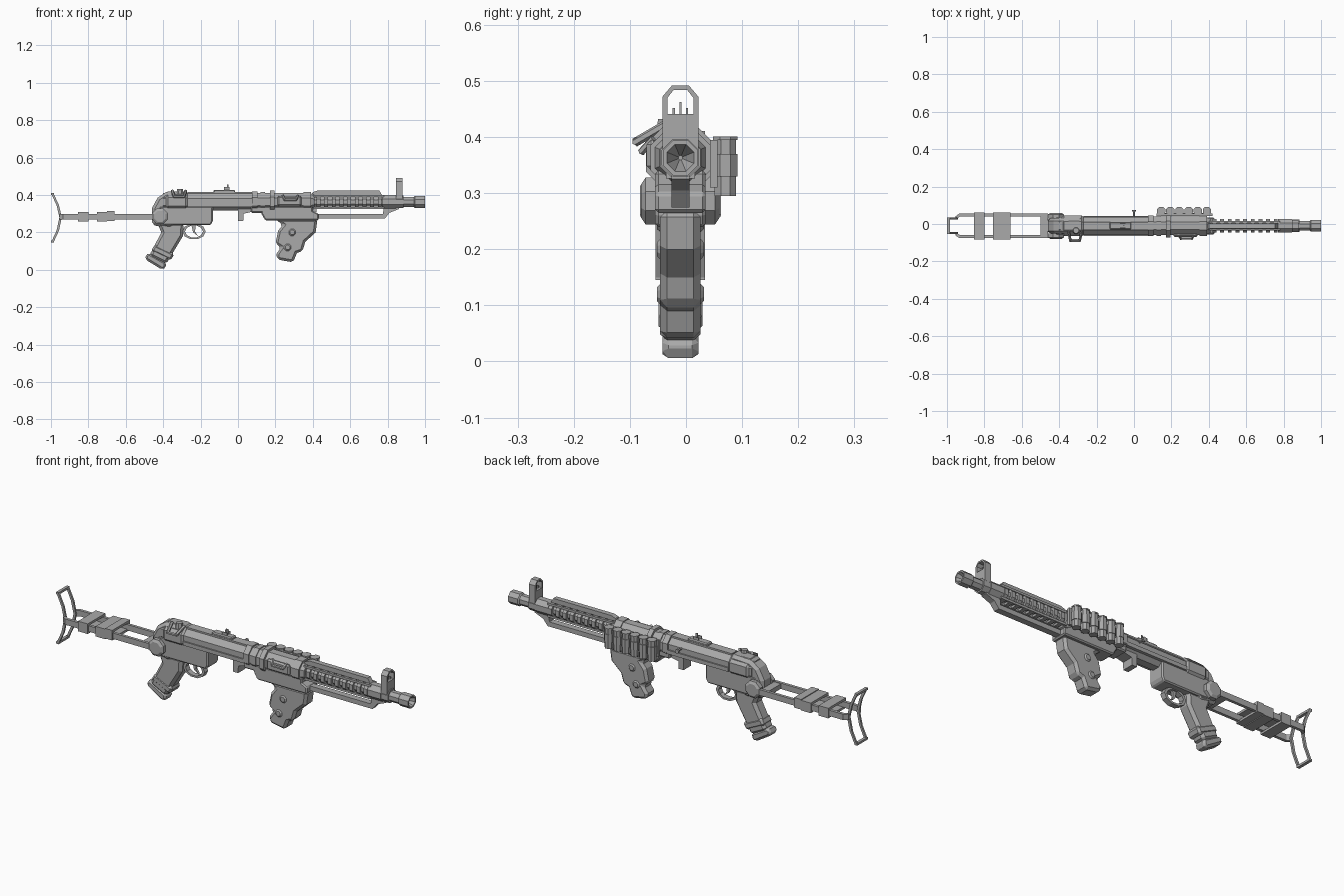
import bpy, bmesh, math
from mathutils import Vector, Matrix

cube = bpy.data.objects.get("Cube")
if cube:
    bpy.data.objects.remove(cube, do_unlink=True)

MID = -0.01     # centre plane in y
BORE = 0.363    # height of the barrel axis

steel = bpy.data.materials.new("plain_grey")
steel.use_nodes = True
grey = (0.4, 0.4, 0.4, 1)
steel.diffuse_color = grey
steel.node_tree.nodes["Principled BSDF"].inputs["Base Color"].default_value = grey


def finish(name, mesh_data, bevel=0):
    bmesh.ops.recalc_face_normals(mesh_data, faces=mesh_data.faces)
    mesh = bpy.data.meshes.new(name)
    mesh_data.to_mesh(mesh)
    mesh_data.free()
    mesh.materials.append(steel)
    part = bpy.data.objects.new(name, mesh)
    bpy.context.collection.objects.link(part)
    if bevel:
        chamfer = part.modifiers.new("chamfer", "BEVEL")
        chamfer.width = bevel
        chamfer.segments = 1
        chamfer.limit_method = "ANGLE"
        chamfer.angle_limit = math.radians(50)
    return part


def prism(name, points, low, high, axis="y", bevel=0):
    """Extrude an outline along one axis; y offsets are from the centre plane."""
    bm = bmesh.new()

    def place(a, b, depth):
        if axis == "y":
            return (a, MID + depth, b)
        if axis == "z":
            return (a, MID + b, depth)
        return (depth, MID + a, b)
    rings = [[bm.verts.new(place(a, b, d)) for a, b in points] for d in (low, high)]
    bm.faces.new(rings[0])
    bm.faces.new(rings[1][::-1])
    count = len(points)
    for i in range(count):
        j = (i + 1) % count
        bm.faces.new((rings[0][i], rings[0][j], rings[1][j], rings[1][i]))
    return finish(name, bm, bevel)


def box(name, x, y, z, bevel=0):
    outline = [(x[0], z[0]), (x[1], z[0]), (x[1], z[1]), (x[0], z[1])]
    return prism(name, outline, y[0], y[1], "y", bevel)


def lathe(name, profile, sides=8, origin=(0, MID, BORE), axis="x"):
    """Turn (distance, radius) pairs into a faceted solid of revolution."""
    bm = bmesh.new()
    rings = []
    for along, radius in profile:
        ring = []
        for i in range(sides):
            turn = math.tau * (i + 0.5) / sides
            a, b = radius * math.cos(turn), radius * math.sin(turn)
            spot = {"x": (along, a, b), "y": (a, along, b), "z": (a, b, along)}[axis]
            ring.append(bm.verts.new(Vector(spot) + Vector(origin)))
        rings.append(ring)
    for first, second in zip(rings, rings[1:]):
        for i in range(sides):
            j = (i + 1) % sides
            bm.faces.new((first[i], first[j], second[j], second[i]))
    bm.faces.new(rings[0])
    bm.faces.new(rings[-1])
    return finish(name, bm)


def rod(name, path, radius, sides=6):
    """Join path points with straight faceted bars."""
    bm = bmesh.new()
    for start, end in zip(path, path[1:]):
        start, end = Vector(start), Vector(end)
        way = end - start
        matrix = Matrix.Translation((start + end) / 2) @ way.to_track_quat("Z", "Y").to_matrix().to_4x4()
        bmesh.ops.create_cone(bm, cap_ends=True, segments=sides, radius1=radius,
                              radius2=radius, depth=way.length + radius, matrix=matrix)
    return finish(name, bm)


def frame(name, center, outer, inner, sides, x, stretch=1):
    """Flat ring facing along y, used for the trigger guard."""
    bm = bmesh.new()
    loops = []
    for depth in x:
        for radius in (outer, inner):
            loops.append([bm.verts.new((center[0] + radius * stretch * math.cos(math.tau * i / sides),
                                        MID + depth,
                                        center[1] + radius * math.sin(math.tau * i / sides)))
                          for i in range(sides)])
    for a, b in ((0, 1), (1, 3), (3, 2), (2, 0)):
        for i in range(sides):
            j = (i + 1) % sides
            bm.faces.new((loops[a][i], loops[a][j], loops[b][j], loops[b][i]))
    return finish(name, bm)


# Shoulder rest: curved open frame
curve = [(-1, .41), (-.97, .345), (-.955, .28), (-.97, .21), (-1, .145)]
rest = curve + [(x + .013, z) for x, z in reversed(curve)]
for side, label in ((-1, "right"), (1, "left")):
    prism("rest_strip_" + label, rest, side * .034, side * .044)
    # Folding arms and their hinge plates
    arm = [(-.955, .034), (-.93, .05), (-.46, .05), (-.4, .045),
           (-.4, .055), (-.46, .065), (-.935, .065), (-.955, .05)]
    prism("stock_arm_" + label, [(x, side * y) for x, y in arm], .268, .298, "z")
    lathe("hinge_plate_" + label, [(side * .04, .045), (side * .062, .045), (side * .07, .032)],
          8, (-.417, MID, .286), "y")
for z, label in ((.4, "top"), (.145, "bottom")):
    box("rest_bar_" + label, (-1, -.985), (-.044, .044), (z, z + .011))

# Straps around the stock arms
for x, width, lift in ((-.855, .055, 0), (-.755, .055, 0), (-.7, .04, .004)):
    for z in (.258, .298):
        box("stock_strap", (x, x + width), (-.07, .07), (z + lift, z + .012 + lift))
    for y in (-.072, .062):
        box("strap_side", (x, x + width), (y, y + .01), (.258 + lift, .31 + lift))
box("stock_crossbar", (-.5, -.46), (-.05, .05), (.27, .295))

# Receiver
lathe("receiver_tube", [(-.4, .051), (.09, .051)])
prism("receiver_rear", [(-.46, .24), (-.46, .33), (-.43, .385), (-.385, .415),
      (-.28, .42), (-.27, .4), (-.27, .3), (-.36, .22)], -.042, .042, bevel=.015)
prism("lower_receiver", [(-.42, .24), (-.145, .24), (-.135, .26), (-.135, .34), (-.42, .34)],
      -.045, .045, bevel=.006)
lathe("rear_cap", [(-.39, .045), (-.375, .06), (-.28, .06), (-.27, .052)])
box("side_rail", (-.27, .1), (-.054, .054), (.335, .355))
box("top_cover", (-.27, .08), (-.022, .022), (.4, .416))
prism("magazine_catch", [(0, .262), (.028, .262), (.03, .3), (.075, .31), (.075, .35), (0, .35)],
      -.03, .03)

# Rear sight and cocking handle
box("rear_sight_base", (-.13, -.015), (-.02, .02), (.41, .428), .005)
for y in (-.014, .01):
    box("rear_sight_ear", (-.075, -.045), (y, y + .004), (.425, .442))
box("rear_sight_post", (-.06, -.05), (-.002, .002), (.425, .456))
rod("cocking_handle", [(0, .03, .38), (0, .068, .38)], .005)
lathe("cocking_knob", [(.066, .011), (.076, .011)], 8, (0, 0, .38), "y")

# Rear pistol grip
prism("pistol_grip", [(-.43, .25), (-.29, .25), (-.295, .18), (-.385, .03),
      (-.475, .075), (-.41, .2)], -.036, .036, bevel=.014)
prism("grip_band", [(-.465, .1), (-.36, .05), (-.34, .085), (-.445, .135)], -.039, .039, bevel=.01)
prism("grip_cap", [(-.495, .055), (-.405, 0), (-.385, .012), (-.385, .04),
      (-.475, .09), (-.495, .08)], -.032, .032, bevel=.012)

# Trigger and guard
frame("trigger_guard", (-.235, .205), .043, .033, 10, (-.014, .014), 1.45)
prism("trigger", [(-.25, .245), (-.225, .245), (-.23, .205), (-.215, .182), (-.24, .2)], -.006, .006)

# Front receiver with collars
lathe("front_receiver", [(.08, .053), (.38, .053), (.41, .04)])
for x, width, radius in ((.075, .03, .06), (.12, .025, .058), (.17, .025, .066), (.35, .04, .058)):
    lathe("collar", [(x, radius), (x + width, radius)])
box("ejection_plate", (.21, .34), (-.06, -.04), (.34, .395), .008)
box("lower_frame", (.07, .4), (-.045, .045), (.305, .34), .006)

# Sling loops and selector on the right side
rod("rear_loop", [(-.35, -.04, .42), (-.34, -.088, .392), (-.29, -.088, .392), (-.28, -.04, .42)], .008)
lathe("rear_stud", [(.405, .02), (.432, .016)], 8, (-.31, -.035, 0), "z")
rod("front_loop", [(.24, -.06, .395), (.25, -.078, .375), (.31, -.078, .375), (.32, -.06, .395)], .007)

# Foregrip and mount
prism("foregrip_mount", [(.125, .3), (.145, .265), (.43, .265), (.43, .3), (.39, .32), (.125, .32)],
      -.045, .045, bevel=.006)
prism("foregrip", [(.2, .27), (.425, .27), (.415, .2), (.36, .15), (.345, .1), (.315, .09),
      (.295, .04), (.21, .055), (.205, .085), (.23, .12), (.2, .14), (.215, .21), (.24, .24)],
      -.036, .036, bevel=.014)
for x, z in ((.29, .2), (.265, .12)):
    lathe("grip_bolt", [(-.042, .013), (-.034, .022), (.034, .022), (.042, .013)],
          8, (x, MID, z), "y")

# Shell carrier on the left side
box("carrier_plate", (.12, .42), (.053, .066), (.31, .395))
for z in (.325, .365):
    box("carrier_band", (.13, .4), (.063, .07), (z, z + .012))
for i in range(6):
    lathe("shell", [(.295, .021), (.33, .021), (.33, .024), (.37, .024), (.37, .021),
          (.395, .021), (.395, .024), (.401, .024)], 8, (.145 + i * .049, .07, 0), "z")

# Barrel with cooling ribs and rails
lathe("barrel_core", [(.38, .027), (.78, .027)])
for i in range(9):
    x = .42 + i * .041
    lathe("cooling_rib", [(x, .039), (x + .02, .039)])
prism("top_rail", [(.39, .4), (.4, .415), (.425, .424), (.755, .424), (.77, .4)], -.013, .013)
for y in (-.026, .016):
    for z in (.326, .389):
        box("shroud_strip", (.4, .78), (y, y + .01), (z, z + .011))
prism("lower_rail", [(.38, .274), (.785, .274), (.81, .305), (.86, .325), (.86, .345),
      (.78, .345), (.775, .298), (.38, .298)], -.016, .016)

# Muzzle with a conical bore
lathe("muzzle", [(.77, .039), (.845, .039), (.845, .036), (.885, .036), (.885, .028),
      (.94, .028), (.945, .034), (1, .034), (1, .026), (.95, .004)])

# Front sight: arch with an open octagonal ring
box("front_sight_tower", (.845, .88), (-.032, .032), (.37, .441))
for side, label in ((-1, "right"), (1, "left")):
    half = [(.023, .441), (.032, .441), (.032, .472), (.015, .492), (0, .492),
            (0, .484), (.012, .484), (.023, .47)]
    prism("front_sight_arch_" + label, [(side * y, z) for y, z in half], .845, .88, "x")
    box("front_sight_ear_" + label, (.855, .87), (side * .01, side * .014), (.44, .452))
box("front_sight_blade", (.857, .867), (-.002, .002), (.44, .462))
